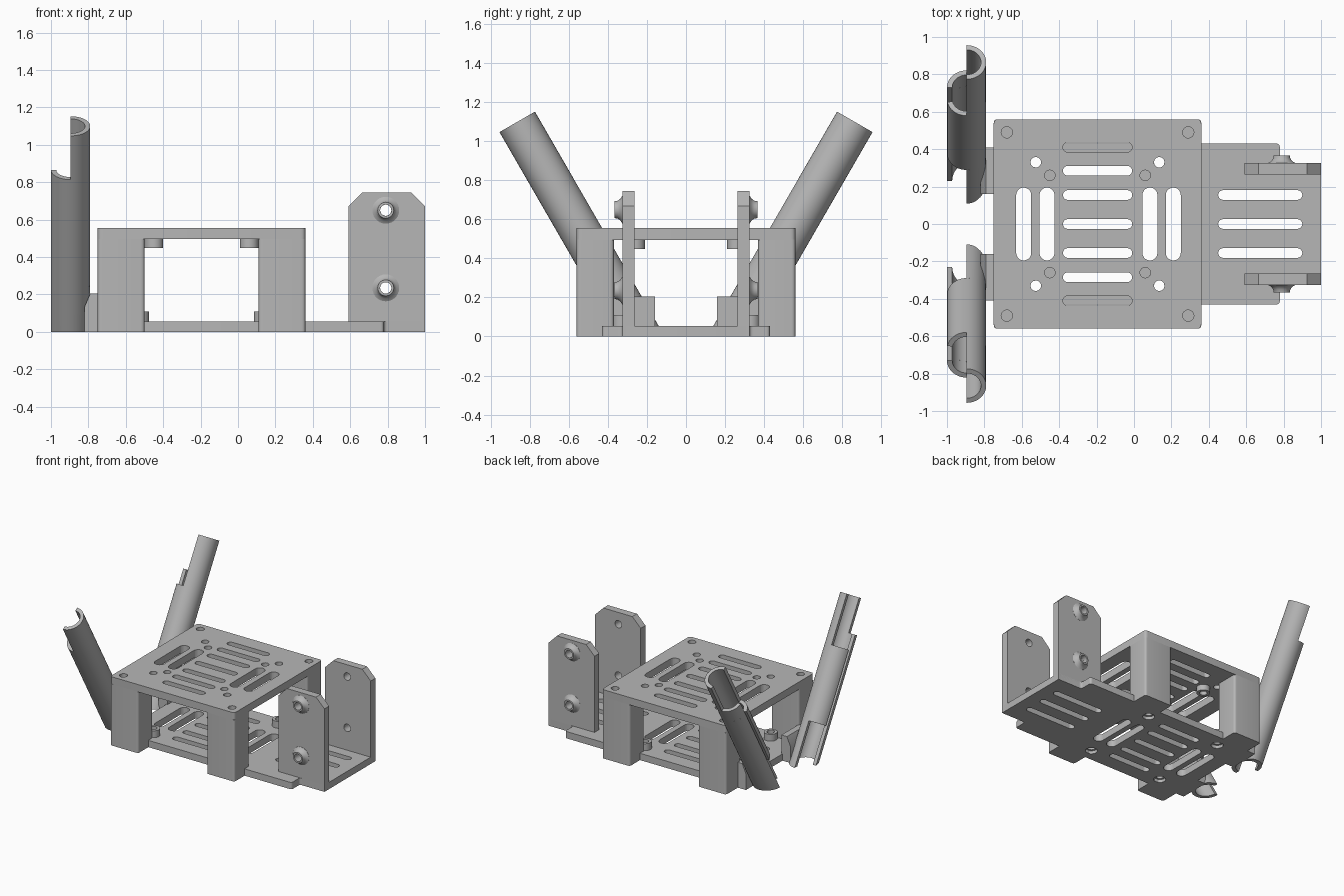
import bpy, bmesh, math
from mathutils import Vector, Matrix

if "Cube" in bpy.data.objects:
    bpy.data.objects.remove(bpy.data.objects["Cube"])

grey = bpy.data.materials.new("plain grey")
grey.diffuse_color = (0.47, 0.47, 0.47, 1)
grey.use_nodes = True
grey.node_tree.nodes["Principled BSDF"].inputs["Base Color"].default_value = grey.diffuse_color


def finish(name, bm, smooth=True):
    bmesh.ops.recalc_face_normals(bm, faces=bm.faces)
    me = bpy.data.meshes.new(name)
    bm.to_mesh(me)
    bm.free()
    me.materials.append(grey)
    ob = bpy.data.objects.new(name, me)
    bpy.context.collection.objects.link(ob)
    if smooth:
        bpy.ops.object.select_all(action='DESELECT')
        ob.select_set(True)
        bpy.context.view_layer.objects.active = ob
        bpy.ops.object.shade_smooth_by_angle(angle=math.radians(30))
    return ob


def add_prism(bm, pts, z0, z1):
    lo = [bm.verts.new((x, y, z0)) for x, y in pts]
    hi = [bm.verts.new((x, y, z1)) for x, y in pts]
    bm.faces.new(lo[::-1])
    bm.faces.new(hi)
    n = len(pts)
    for i in range(n):
        j = (i + 1) % n
        bm.faces.new((lo[i], lo[j], hi[j], hi[i]))


def prism(name, pts, z0, z1):
    bm = bmesh.new()
    add_prism(bm, pts, z0, z1)
    return finish(name, bm)


def rect(x0, x1, y0, y1):
    return [(x0, y0), (x1, y0), (x1, y1), (x0, y1)]


def rounded(pts, r, steps=4):
    """Round every corner of a polygon with a small curve."""
    out = []
    for i, p in enumerate(pts):
        p = Vector(p)
        a = p + (Vector(pts[i - 1]) - p).normalized() * r
        b = p + (Vector(pts[(i + 1) % len(pts)]) - p).normalized() * r
        for k in range(steps + 1):
            t = k / steps
            q = a * (1 - t) ** 2 + p * 2 * t * (1 - t) + b * t * t
            out.append((q.x, q.y))
    return out


def circle(x, y, r, n=24):
    return [(x + r * math.cos(i * math.tau / n), y + r * math.sin(i * math.tau / n)) for i in range(n)]


def slot(x, y, length, r, upright=False, n=10):
    """Stadium outline centred on x, y."""
    out = []
    for side in (1, -1):
        for k in range(n + 1):
            a = -math.pi / 2 + math.pi * k / n
            u, v = side * (length / 2 - r + r * math.cos(a)), side * r * math.sin(a)
            out.append((x - v, y + u) if upright else (x + u, y + v))
    return out


def cut(ob, outlines, z0, z1, turn=None):
    bm = bmesh.new()
    for o in outlines:
        add_prism(bm, o, z0, z1)
    if turn:
        bm.transform(turn)
    cutter = finish("cutter", bm, False)
    cutter.hide_render = True
    mod = ob.modifiers.new("holes", 'BOOLEAN')
    mod.operation, mod.solver, mod.object = 'DIFFERENCE', 'EXACT', cutter
    bpy.context.view_layer.objects.active = ob
    bpy.ops.object.modifier_apply(modifier=mod.name)
    bpy.data.objects.remove(cutter)


def ring(name, profile, matrix, n=28):
    """Revolve a closed (radius, height) profile around z."""
    bm = bmesh.new()
    rows = [[bm.verts.new((r * math.cos(i * math.tau / n), r * math.sin(i * math.tau / n), h))
             for r, h in profile] for i in range(n)]
    m = len(profile)
    for i in range(n):
        a, b = rows[i], rows[(i + 1) % n]
        for j in range(m):
            k = (j + 1) % m
            bm.faces.new((a[j], b[j], b[k], a[k]))
    bm.transform(matrix)
    return finish(name, bm)


# Shared ventilation slots and hole positions
SLOTS = [slot(-0.195, y, 0.37, 0.026) for y in (-0.285, -0.155, 0, 0.155, 0.285)]
SLOTS += [slot(x, 0, 0.39, 0.04, True) for x in (-0.59, -0.465, 0.085, 0.21)]
LOW = [(x, y) for x in (-0.525, 0.135) for y in (-0.33, 0.33)]
HIGH = [(x, y) for x in (-0.45, 0.06) for y in (-0.26, 0.26)]

# Top deck
deck = prism("top_deck", rounded(rect(-0.75, 0.36, -0.56, 0.56), 0.025), 0.495, 0.555)
holes = SLOTS + [slot(-0.195, y, 0.37, 0.026) for y in (-0.41, 0.41)]
holes += [circle(x, y, 0.028) for x, y in LOW + HIGH]
holes += [circle(x, y, 0.03) for x in (-0.68, 0.29) for y in (-0.49, 0.49)]
cut(deck, holes, 0.4, 0.7)

# Base plate with narrower rear tongue
outline = [(-0.75, -0.43), (0.78, -0.43), (0.78, -0.325), (1, -0.325),
           (1, 0.325), (0.78, 0.325), (0.78, 0.43), (-0.75, 0.43)]
base = prism("base_plate", rounded(outline, 0.02), 0, 0.055)
holes = SLOTS + [slot(0.675, y, 0.45, 0.026) for y in (-0.155, 0, 0.155)]
holes += [circle(x, y, 0.045) for x, y in LOW]
cut(base, holes, -0.1, 0.2)

# Standoffs on the base and under the deck
for x, y in LOW:
    ring("base_standoff", [(0.028, 0.025), (0.05, 0.025), (0.05, 0.11), (0.028, 0.11)],
         Matrix.Translation((x, y, 0)))
for x, y in HIGH:
    ring("deck_standoff", [(0.028, 0.448), (0.05, 0.448), (0.05, 0.5), (0.028, 0.5)],
         Matrix.Translation((x, y, 0)))

# Corner posts
for x0, x1 in ((-0.75, -0.5), (0.11, 0.36)):
    for y0, y1 in ((-0.56, -0.37), (0.37, 0.56)):
        prism("corner_post", rounded(rect(x0, x1, y0, y1), 0.02), 0, 0.497)

# Upright brackets with flared bosses
UPRIGHT = Matrix.Rotation(math.pi / 2, 4, 'X')      # (x, y, z) -> (x, -z, y)
SHAPE = [(0.59, 0), (1, 0), (1, 0.67), (0.925, 0.745), (0.665, 0.745), (0.59, 0.67)]
for s in (-1, 1):
    z0, z1 = sorted((-s * 0.265, -s * 0.325))
    bm = bmesh.new()
    add_prism(bm, SHAPE, z0, z1)
    bm.transform(UPRIGHT)
    bracket = finish("upright_bracket", bm)
    cut(bracket, [circle(0.79, z, 0.03) for z in (0.235, 0.65)], -0.5, 0.5, UPRIGHT)
    for z in (0.235, 0.65):
        ring("bracket_boss", [(0.03, 0.32), (0.072, 0.32), (0.072, 0.326), (0.056, 0.336),
                              (0.046, 0.35), (0.043, 0.366), (0.03, 0.366)],
             Matrix.Translation((0.79, 0, z)) @ Matrix.Rotation(-s * math.pi / 2, 4, 'X'))

# Slanted holder tubes: arc sections along the axis (start, end, first and last angle)
SECTIONS = [(-0.2, 0.3, -180, 90), (0.3, 0.88, -180, 168),
            (0.88, 1.0, -180, 90), (1.0, 1.27, -90, 90)]
R_OUT, R_IN = 0.105, 0.077
for s in (-1, 1):
    axis, inward = Vector((0, s * 0.5, 0.866)), Vector((0, -s * 0.866, 0.5))
    origin = Vector((-0.895, s * 0.23, 0))
    bm = bmesh.new()
    for start, end, a0, a1 in SECTIONS:
        n = (a1 - a0) // 9
        angles = [math.radians(a0 + (a1 - a0) * k / n) for k in range(n + 1)]
        rows = []
        for a in angles:
            d = Vector((math.cos(a), 0, 0)) + inward * math.sin(a)
            rows.append([bm.verts.new(origin + axis * h + d * r)
                         for h, r in ((start, R_OUT), (end, R_OUT), (end, R_IN), (start, R_IN))])
        for a, b in zip(rows, rows[1:]):
            for j in range(4):
                k = (j + 1) % 4
                bm.faces.new((a[j], b[j], b[k], a[k]))
        bm.faces.new(rows[0])
        bm.faces.new(rows[-1][::-1])
    cutres = bmesh.ops.bisect_plane(bm, geom=bm.verts[:] + bm.edges[:] + bm.faces[:],
                                    plane_co=(0, 0, 0), plane_no=(0, 0, -1), clear_outer=True)
    edges = [e for e in cutres['geom_cut'] if isinstance(e, bmesh.types.BMEdge)]
    bmesh.ops.contextual_create(bm, geom=edges)
    finish("holder_tube", bm)

    # Mount joining the tube to the base
    y0, y1 = sorted((s * 0.16, s * 0.41))
    bm = bmesh.new()
    add_prism(bm, [(-0.822, 0), (-0.74, 0), (-0.74, 0.205), (-0.79, 0.205), (-0.822, 0.13)], -y1, -y0)
    bm.transform(UPRIGHT)
    finish("tube_mount", bm)
